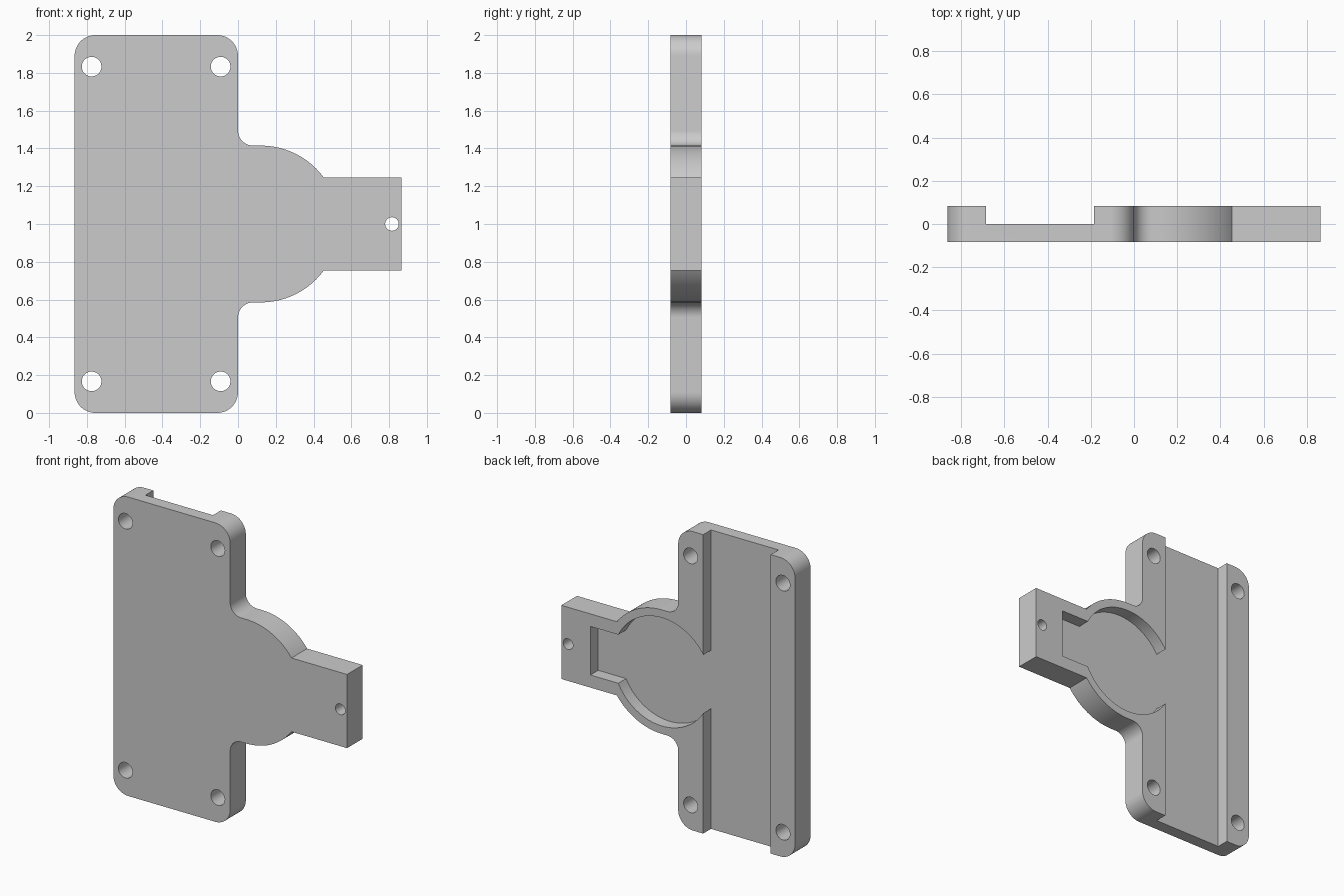
import bpy
import bmesh
from math import sin, cos, asin, acos, radians, degrees, pi
from mathutils import Vector

cube = bpy.data.objects.get("Cube")
if cube:
    bpy.data.objects.remove(cube, do_unlink=True)

HALF_DEPTH = 0.0825
MID_Z = 1.0
HUB_X = 0.12

grey = bpy.data.materials.new("light_grey")
grey.use_nodes = True
colour = (0.6, 0.6, 0.6, 1.0)
grey.diffuse_color = colour
grey.node_tree.nodes["Principled BSDF"].inputs["Base Color"].default_value = colour


def arc(cx, cz, r, start, end, steps=16):
    """Points along an arc in the XZ plane, angles in degrees."""
    angles = [radians(start + (end - start) * i / steps) for i in range(steps + 1)]
    return [(cx + r * cos(a), cz + r * sin(a)) for a in angles]


def mirrored(points):
    """Close an upper half outline with its reflection below mid height."""
    return points + [(x, 2 * MID_Z - z) for x, z in reversed(points)]


def prism(name, points, y0, y1):
    """Extrude an XZ outline from y0 to y1."""
    bm = bmesh.new()
    face = bm.faces.new([bm.verts.new((x, y0, z)) for x, z in points])
    new = bmesh.ops.extrude_face_region(bm, geom=[face])["geom"]
    verts = [v for v in new if isinstance(v, bmesh.types.BMVert)]
    bmesh.ops.translate(bm, verts=verts, vec=Vector((0, y1 - y0, 0)))
    bmesh.ops.recalc_face_normals(bm, faces=bm.faces)
    mesh = bpy.data.meshes.new(name)
    bm.to_mesh(mesh)
    bm.free()
    mesh.materials.append(grey)
    obj = bpy.data.objects.new(name, mesh)
    bpy.context.collection.objects.link(obj)
    return obj


def cut(target, cutter):
    """Subtract the cutter, then discard it."""
    cutter.hide_render = True
    mod = target.modifiers.new("cut", 'BOOLEAN')
    mod.operation = 'DIFFERENCE'
    mod.solver = 'EXACT'
    mod.object = cutter
    bpy.ops.object.select_all(action='DESELECT')
    bpy.context.view_layer.objects.active = target
    target.select_set(True)
    bpy.ops.object.modifier_apply(modifier=mod.name)
    bpy.data.objects.remove(cutter, do_unlink=True)


# Rounded plate, filleted into a round hub with a straight arm
hub_r, arm_half, arm_end = 0.415, 0.2465, 0.865
outline = (
    arc(-0.755, 1.89, 0.11, 180, 90)
    + arc(-0.11, 1.89, 0.11, 90, 0)
    + arc(0.08, 1.495, 0.08, 180, 270)
    + arc(HUB_X, MID_Z, hub_r, 90, degrees(asin(arm_half / hub_r)), 24)
    + [(arm_end, MID_Z + arm_half)]
)
body = prism("mounting_plate", mirrored(outline), -HALF_DEPTH, HALF_DEPTH)

# Back recess: full height channel, round pocket and arm slot on one floor
pocket_r, slot_half, channel_x = 0.362, 0.1625, -0.185
recess = (
    [(-0.685, 2.1), (channel_x, 2.1)]
    + arc(HUB_X, MID_Z, pocket_r, degrees(acos((channel_x - HUB_X) / pocket_r)),
          degrees(asin(slot_half / pocket_r)), 40)
    + [(0.65, MID_Z + slot_half)]
)
cut(body, prism("recess_cutter", mirrored(recess), 0, 0.2))

# Four screw holes in the plate corners and a small one at the arm end
holes = [(x, MID_Z + s * 0.833, 0.052) for x in (-0.775, -0.092) for s in (-1, 1)]
holes.append((0.815, MID_Z, 0.036))
for x, z, r in holes:
    cut(body, prism("hole_cutter", arc(x, z, r, 0, 360, 40)[:-1], -0.2, 0.2))

# Smooth the curved walls, keep the edges crisp
bpy.ops.object.select_all(action='DESELECT')
bpy.context.view_layer.objects.active = body
body.select_set(True)
bpy.ops.object.shade_smooth_by_angle(angle=pi / 6)
